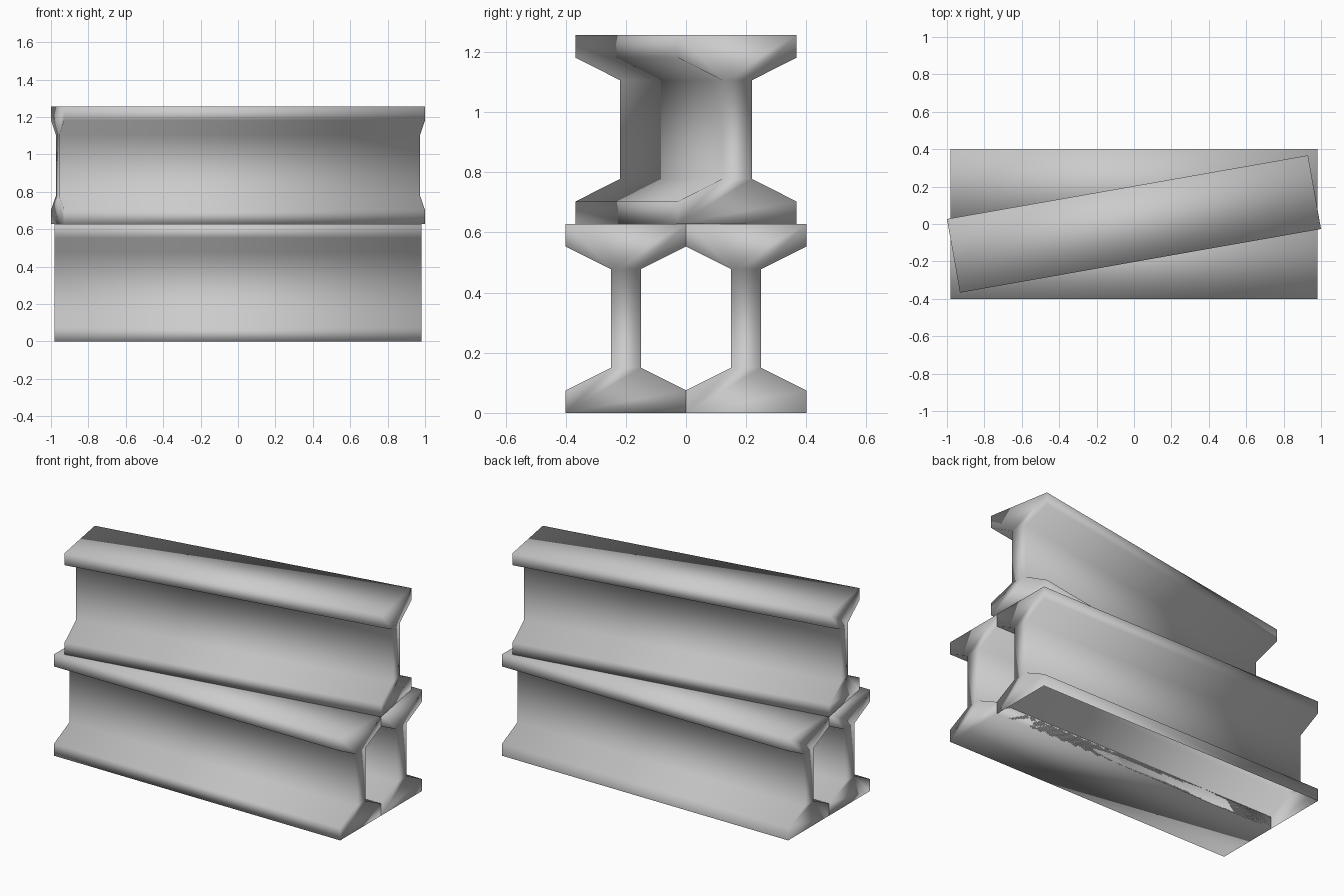
import bpy, bmesh
from math import radians
from mathutils import Matrix

cube = bpy.data.objects.get("Cube")
if cube:
    bpy.data.objects.remove(cube, do_unlink=True)

LENGTH, HEIGHT = 1.96, 0.628

steel = bpy.data.materials.new("grey steel")
steel.use_nodes = True
grey = (0.6, 0.6, 0.6, 1)
steel.diffuse_color = grey
steel.node_tree.nodes["Principled BSDF"].inputs["Base Color"].default_value = grey

# Right half of the I section, from bottom to top
half = [(0.2, 0), (0.2, 0.075), (0.05, 0.15)]
half += [(y, HEIGHT - z) for y, z in reversed(half)]
section = half + [(-y, z) for y, z in reversed(half)]


def beam(name, y, z, turn=0, open_base=False):
    """I-beam along x, extruded from the section."""
    bm = bmesh.new()
    face = bm.faces.new([bm.verts.new((-LENGTH / 2, a, b)) for a, b in section])
    out = bmesh.ops.extrude_face_region(bm, geom=[face], use_keep_orig=True)
    moved = [v for v in out["geom"] if isinstance(v, bmesh.types.BMVert)]
    bmesh.ops.translate(bm, verts=moved, vec=(LENGTH, 0, 0))
    bmesh.ops.recalc_face_normals(bm, faces=bm.faces)
    if open_base:
        base = [f for f in bm.faces if all(v.co.z < 0.001 for v in f.verts)]
        bmesh.ops.delete(bm, geom=base, context="FACES_ONLY")
    for f in bm.faces:
        f.smooth = True
    bm.transform(Matrix.Rotation(radians(turn), 4, "Z"))
    mesh = bpy.data.meshes.new(name)
    bm.to_mesh(mesh)
    bm.free()
    mesh.materials.append(steel)
    obj = bpy.data.objects.new(name, mesh)
    obj.location = (0, y, z)
    bpy.context.collection.objects.link(obj)


# Two beams side by side, a third laid askew on top
beam("front_beam", -0.2, 0)
beam("back_beam", 0.2, 0, open_base=True)
beam("top_beam", 0, HEIGHT, turn=10)
